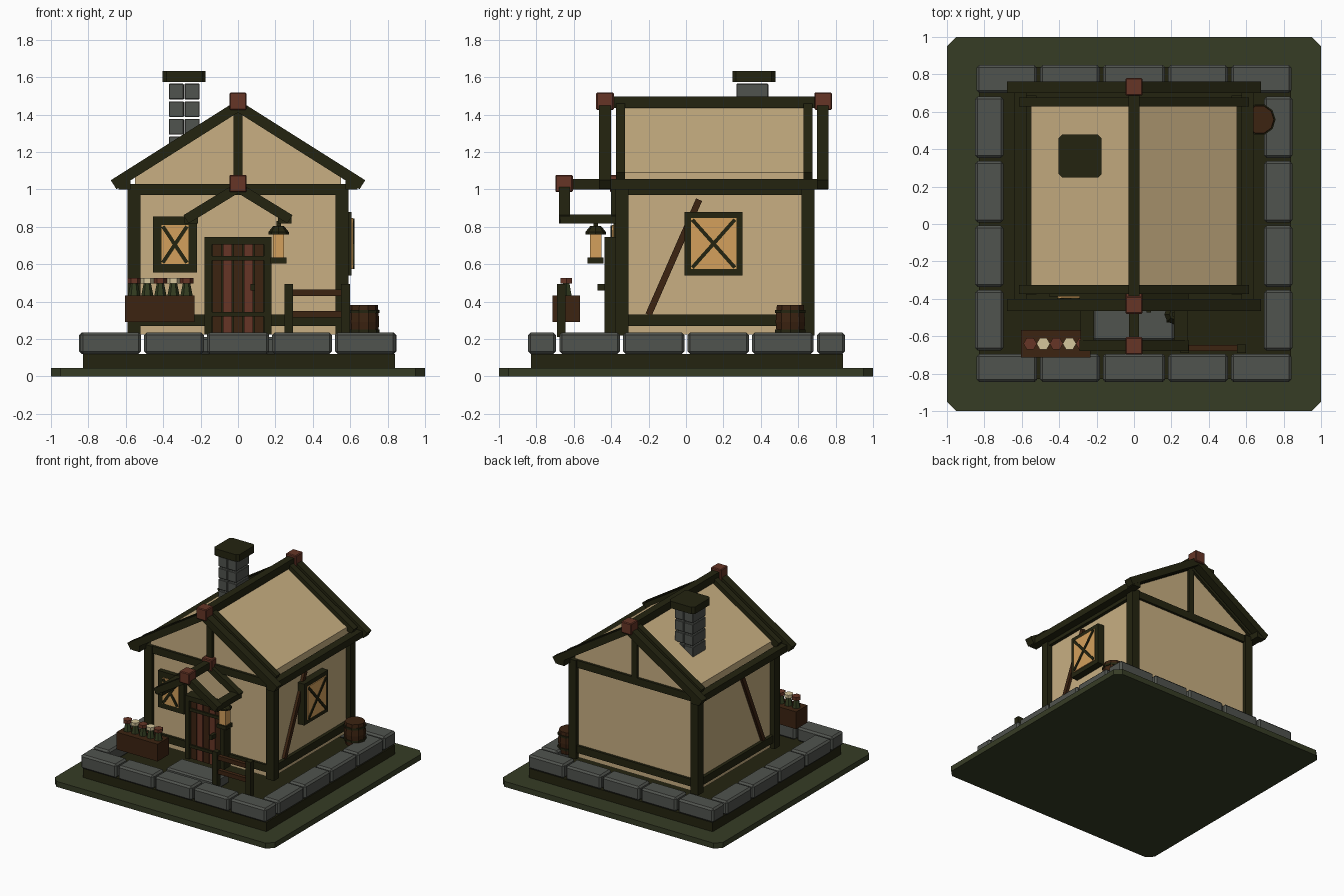
import bpy, bmesh, math
from mathutils import Vector

if "Cube" in bpy.data.objects:
    bpy.data.objects.remove(bpy.data.objects["Cube"])


def mat(name, r, g, b):
    m = bpy.data.materials.new(name)
    lin = [((c / 255 + 0.055) / 1.055) ** 2.4 if c > 10 else c / 255 / 12.92 for c in (r, g, b)]
    m.diffuse_color = (*lin, 1)
    m.use_nodes = True
    m.node_tree.nodes["Principled BSDF"].inputs["Base Color"].default_value = m.diffuse_color
    return m


TIMBER = mat("dark timber", 36, 36, 16)
PLASTER = mat("tan plaster", 200, 175, 130)
STONE = mat("grey stone", 80, 83, 78)
GRASS = mat("moss green", 54, 60, 37)
RED = mat("red brown", 102, 53, 38)
BROWN = mat("dark brown", 60, 35, 17)
GLASS = mat("amber glass", 212, 160, 92)
CREAM = mat("cream petals", 214, 198, 156)
LEAF = mat("leaf green", 50, 60, 32)


def finish(name, bm, m, bevel=0):
    if bevel:
        bmesh.ops.bevel(bm, geom=bm.edges[:], offset=bevel, segments=1, affect='EDGES')
    bmesh.ops.recalc_face_normals(bm, faces=bm.faces[:])
    me = bpy.data.meshes.new(name)
    bm.to_mesh(me)
    bm.free()
    me.materials.append(m)
    ob = bpy.data.objects.new(name, me)
    bpy.context.collection.objects.link(ob)
    return ob


def prism(name, pts, axis, lo, hi, m, bevel=0):
    """Extrude a 2D outline along an axis: x takes (y,z), y takes (x,z), z takes (x,y)."""
    def at(p, d):
        return {'x': (d, *p), 'y': (p[0], d, p[1]), 'z': (*p, d)}[axis]
    bm = bmesh.new()
    a = [bm.verts.new(at(p, lo)) for p in pts]
    b = [bm.verts.new(at(p, hi)) for p in pts]
    n = len(pts)
    bm.faces.new(a)
    bm.faces.new(b[::-1])
    for i in range(n):
        bm.faces.new((a[i], b[i], b[(i + 1) % n], a[(i + 1) % n]))
    return finish(name, bm, m, bevel)


def rect(a0, a1, b0, b1):
    return [(a0, b0), (a1, b0), (a1, b1), (a0, b1)]


def chamfered(a0, a1, b0, b1, c):
    return [(a0 + c, b0), (a1 - c, b0), (a1, b0 + c), (a1, b1 - c),
            (a1 - c, b1), (a0 + c, b1), (a0, b1 - c), (a0, b0 + c)]


def box(name, x0, x1, y0, y1, z0, z1, m, bevel=0):
    return prism(name, rect(x0, x1, y0, y1), 'z', z0, z1, m, bevel)


def bar(p, q, w):
    p, q = Vector(p), Vector(q)
    d = (q - p).normalized() * w / 2
    s = Vector((-d.y, d.x))
    return [tuple(v) for v in (p + s, q + s, q - s, p - s)]


def lathe(name, cx, cy, rings, n, m):
    """Stack of n-sided rings given as (radius, z)."""
    bm = bmesh.new()
    rows = [[bm.verts.new((cx + r * math.cos(math.tau * i / n), cy + r * math.sin(math.tau * i / n), z))
             for i in range(n)] for r, z in rings]
    bm.faces.new(rows[0])
    bm.faces.new(rows[-1])
    for a, b in zip(rows, rows[1:]):
        for i in range(n):
            bm.faces.new((a[i], a[(i + 1) % n], b[(i + 1) % n], b[i]))
    return finish(name, bm, m)


# ground plate and foundation
prism("ground_plate", chamfered(-1, 1, -1, 1, 0.05), 'z', 0, 0.045, GRASS)
box("foundation", -0.83, 0.84, -0.83, 0.84, 0.045, 0.12, TIMBER)

# ring of foundation stones
edges = [-0.85, -0.51, -0.175, 0.175, 0.51, 0.85]
for y0, side in ((-0.845, "front"), (0.70, "back")):
    for a, b in zip(edges, edges[1:]):
        box(f"{side}_stone", a + 0.008, b - 0.008, y0, y0 + 0.15, 0.12, 0.235, STONE, 0.014)
edges = [-0.685, -0.345, 0.0, 0.345, 0.69]
for x0, side in ((-0.85, "left"), (0.695, "right")):
    for a, b in zip(edges, edges[1:]):
        box(f"{side}_stone", x0, x0 + 0.152, a + 0.008, b - 0.008, 0.12, 0.235, STONE, 0.014)
box("door_step", -0.22, 0.215, -0.625, -0.42, 0.12, 0.21, STONE, 0.012)

# house body
F, B = -0.35, 0.655
prism("house_body", [(-0.55, 0.225), (0.55, 0.225), (0.55, 1.09), (0, 1.437), (-0.55, 1.09)],
      'y', F, B, PLASTER)

# wall timber frame
for x in (-0.555, 0.555):
    for y in (-0.342, 0.652):
        box("corner_post", x - 0.035, x + 0.035, y - 0.034, y + 0.034, 0.22, 1.03, TIMBER)
    for z0, part in ((0.27, "sill"), (0.97, "top_plate")):
        box(f"side_{part}", x - 0.022, x + 0.022, F, B, z0, z0 + 0.06, TIMBER)
for y in (F, B):
    for z0, part in ((0.27, "sill"), (0.97, "top_plate")):
        box(f"gable_{part}", -0.56, 0.56, y - 0.02, y + 0.02, z0, z0 + 0.06, TIMBER)
    box("king_post", -0.025, 0.025, y - 0.02, y + 0.02, 1.0, 1.43, TIMBER)
for s in (-1, 1):
    prism("side_brace", bar((-0.20, 0.33), (0.07, 0.945), 0.035), 'x', s * 0.545, s * 0.572, BROWN)

# roof timbers
for s in (-1, 1):
    for y0, y1 in ((-0.465, -0.40), (0.70, 0.763)):
        prism("outer_rafter", bar((0, 1.445), (s * 0.665, 1.025), 0.057), 'y', y0, y1, TIMBER)
    for y0, y1 in ((-0.375, -0.325), (0.627, 0.677)):
        prism("inner_rafter", bar((0, 1.445), (s * 0.60, 1.066), 0.055), 'y', y0, y1, TIMBER)
    box("eave_beam", s * 0.575, s * 0.64, -0.46, 0.76, 1.0, 1.055, TIMBER)
box("ridge_beam", -0.03, 0.03, -0.46, 0.76, 1.435, 1.497, TIMBER)
for y in (-0.433, 0.733):
    box("ridge_cap", -0.046, 0.046, y - 0.047, y + 0.047, 1.425, 1.518, RED, 0.006)

# porch frame
for s in (-1, 1):
    for y0, y1 in ((-0.68, -0.62), (-0.40, -0.35)):
        prism("porch_rafter", bar((0, 1.01), (s * 0.278, 0.84), 0.052), 'y', y0, y1, TIMBER)
    box("porch_eave", s * 0.215, s * 0.285, -0.67, -0.36, 0.818, 0.865, TIMBER)
box("porch_ridge", -0.028, 0.028, -0.67, -0.35, 1.0, 1.055, TIMBER)
for y in (-0.652, -0.36):
    box("porch_cap", -0.046, 0.046, y - 0.047, y + 0.047, 0.985, 1.078, RED, 0.006)

# chimney of stacked stones
for i in range(5):
    z = 1.105 + i * 0.094
    for x in (-0.37, -0.286):
        box("chimney_stone", x, x + 0.081, 0.27, 0.44, z, z + 0.084, STONE, 0.004)
prism("chimney_cap", chamfered(-0.403, -0.173, 0.248, 0.478, 0.02), 'z', 1.575, 1.632, TIMBER)


# windows: frame, pane and crossed bars
def window(side, axis, a0, a1, z0, z1, t, wall, s):
    def part(name, pts, d0, d1, m):
        prism(f"{side}_window_{name}", pts, axis, *sorted((wall + s * d0, wall + s * d1)), m)
    for p in (rect(a0, a0 + t, z0, z1), rect(a1 - t, a1, z0, z1),
              rect(a0 + t, a1 - t, z0, z0 + t), rect(a0 + t, a1 - t, z1 - t, z1)):
        part("frame", p, -0.01, 0.058, TIMBER)
    i0, i1, j0, j1 = a0 + t, a1 - t, z0 + t, z1 - t
    part("pane", rect(i0, i1, j0, j1), -0.01, 0.066, GLASS)
    e = 0.008
    part("bar", bar((i0 + e, j0 + e), (i1 - e, j1 - e), 0.02), 0.05, 0.073, TIMBER)
    part("bar", bar((i0 + e, j1 - e), (i1 - e, j0 + e), 0.02), 0.05, 0.073, TIMBER)


window("front", 'y', -0.455, -0.22, 0.555, 0.855, 0.045, F + 0.02, -1)
window("right", 'x', -0.008, 0.303, 0.54, 0.88, 0.034, 0.55, 1)

# door
for x in (-0.178, 0.14):
    box("door_jamb", x, x + 0.038, -0.435, F, 0.225, 0.745, TIMBER)
box("door_lintel", -0.14, 0.14, -0.435, F, 0.705, 0.745, TIMBER)
box("door_backing", -0.14, 0.14, -0.39, F, 0.225, 0.705, TIMBER)
for i in range(5):
    x = -0.14 + i * 0.056
    box("door_plank", x + 0.003, x + 0.053, -0.415, -0.38, 0.225, 0.705, RED if i % 2 else BROWN)
for z in (0.32, 0.62):
    box("door_strap", -0.14, 0.14, -0.428, -0.41, z, z + 0.024, TIMBER)
box("door_handle", 0.068, 0.092, -0.472, -0.41, 0.46, 0.495, TIMBER)

# hanging lantern
LX, LY = 0.217, -0.483
box("lantern_base", LX - 0.043, LX + 0.043, LY - 0.043, LY + 0.043, 0.605, 0.635, TIMBER)
box("lantern_glass", LX - 0.03, LX + 0.03, LY - 0.03, LY + 0.03, 0.635, 0.762, GLASS)
lathe("lantern_roof", LX, LY, [(0.055, 0.76), (0.055, 0.772), (0.028, 0.805)], 8, TIMBER)
box("lantern_hook", LX - 0.012, LX + 0.012, LY - 0.012, LY + 0.012, 0.80, 0.83, TIMBER)

# flower box
box("planter", -0.605, -0.232, -0.713, -0.567, 0.29, 0.432, BROWN)
for i in range(5):
    x = -0.555 + i * 0.07
    lathe("flower_stem", x, -0.64, [(0.034, 0.425), (0.018, 0.505)], 6, LEAF)
    lathe("flower_head", x, -0.64, [(0.036, 0.498), (0.036, 0.525)], 6, CREAM if i % 2 else RED)

# fence beside the door
for x in (0.248, 0.552):
    box("fence_post", x, x + 0.046, -0.69, -0.645, 0.21, 0.495, TIMBER)
for z in (0.315, 0.43):
    box("fence_rail", 0.27, 0.575, -0.68, -0.648, z, z + 0.035, BROWN)

# barrel
lathe("barrel", 0.672, 0.558, [(0.074, 0.2), (0.083, 0.29), (0.076, 0.382)], 10, BROWN)
for z in (0.235, 0.338):
    lathe("barrel_hoop", 0.672, 0.558, [(0.085, z), (0.085, z + 0.016)], 10, TIMBER)
